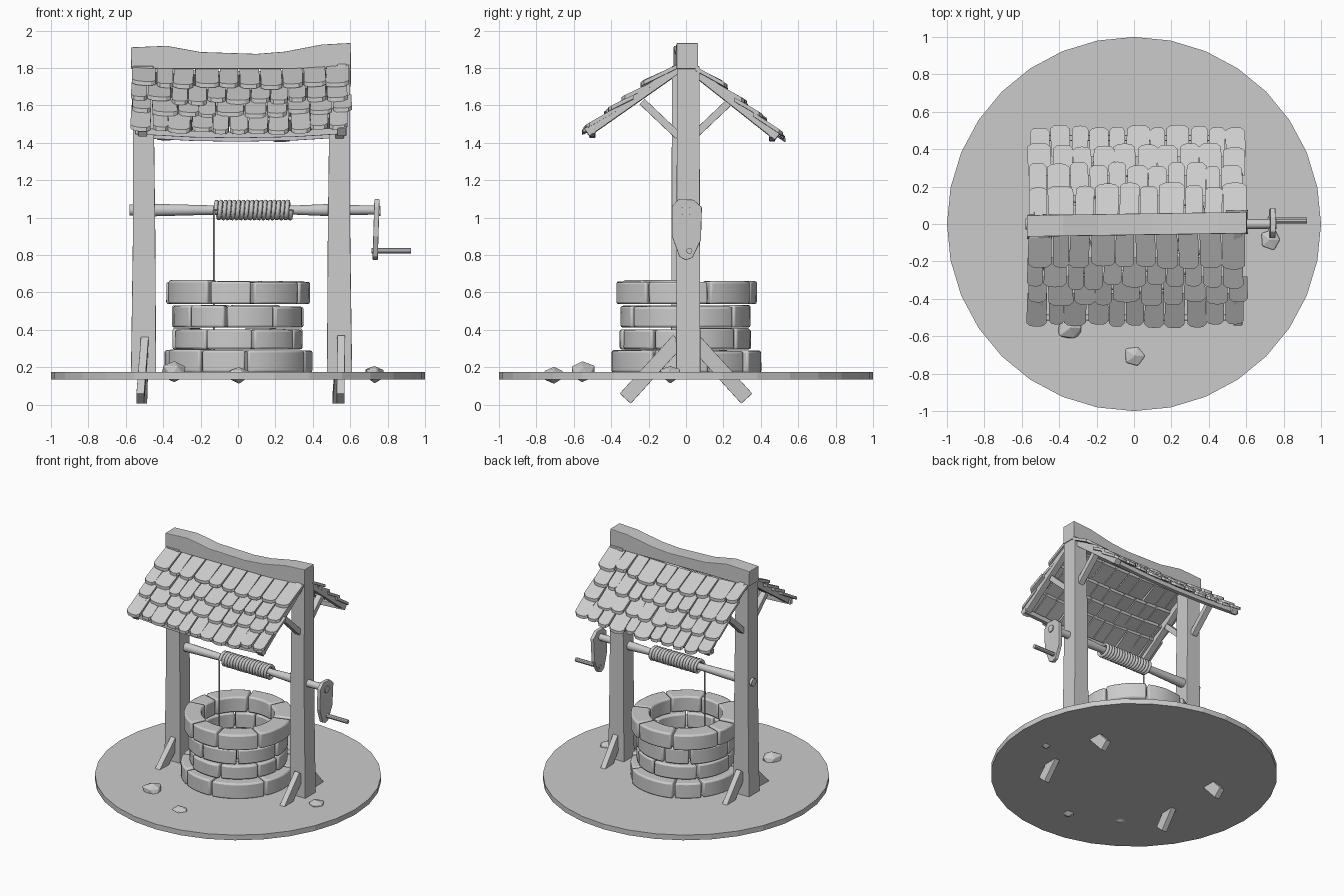
import bpy, bmesh, math, random
from mathutils import Vector

random.seed(7)
old = bpy.data.objects.get("Cube")
if old:
    bpy.data.objects.remove(old, do_unlink=True)

GREY = (0.6, 0.6, 0.6, 1)
mat = bpy.data.materials.new("plain grey")
mat.use_nodes = True
mat.diffuse_color = GREY
mat.node_tree.nodes["Principled BSDF"].inputs["Base Color"].default_value = GREY


def jit(a):
    return random.uniform(-a, a)


def finish(name, bm, bevel=0, smooth=False):
    bmesh.ops.recalc_face_normals(bm, faces=bm.faces)
    me = bpy.data.meshes.new(name)
    bm.to_mesh(me)
    bm.free()
    me.materials.append(mat)
    ob = bpy.data.objects.new(name, me)
    bpy.context.collection.objects.link(ob)
    if smooth:
        bpy.ops.object.select_all(action='DESELECT')
        ob.select_set(True)
        bpy.context.view_layer.objects.active = ob
        bpy.ops.object.shade_smooth_by_angle(angle=math.radians(35))
    if bevel:
        mod = ob.modifiers.new("soft edges", 'BEVEL')
        mod.width, mod.segments, mod.limit_method = bevel, 2, 'ANGLE'
    return ob


def skin(name, parts, bevel=0, smooth=False):
    """Each part is a list of rings, joined in order and capped."""
    bm = bmesh.new()
    for rings in parts:
        loops = [[bm.verts.new(p) for p in ring] for ring in rings]
        n = len(loops[0])
        for a, b in zip(loops, loops[1:]):
            for i in range(n):
                j = (i + 1) % n
                bm.faces.new((a[i], a[j], b[j], b[i]))
        bm.faces.new(loops[0][::-1])
        bm.faces.new(loops[-1])
    return finish(name, bm, bevel, smooth)


def beam(pts, sizes):
    """Rectangular rings along a path; sizes are (width, height) per point."""
    pts = [Vector(p) for p in pts]
    d = (pts[-1] - pts[0]).normalized()
    u = Vector((0, 1, 0)) if abs(d.x) > 0.9 else Vector((1, 0, 0))
    v = d.cross(u).normalized()
    return [[p + u * w * a / 2 + v * h * b / 2
             for a, b in ((-1, -1), (1, -1), (1, 1), (-1, 1))]
            for p, (w, h) in zip(pts, sizes)]


def rod(stations, y, z, n=14):
    """Round rings along x from (x, radius) stations."""
    return [[(x, y + r * math.cos(i * math.tau / n), z + r * math.sin(i * math.tau / n))
             for i in range(n)] for x, r in stations]


def cuts(a, b, n, wobble):
    """Uneven division of a range into n pieces."""
    step = (b - a) / n
    return [a] + [a + step * (i + jit(wobble)) for i in range(1, n)] + [b]


def cord(name, pts, radius):
    cu = bpy.data.curves.new(name, 'CURVE')
    cu.dimensions = '3D'
    cu.bevel_depth, cu.bevel_resolution, cu.use_fill_caps = radius, 1, True
    sp = cu.splines.new('POLY')
    sp.points.add(len(pts) - 1)
    for p, co in zip(sp.points, pts):
        p.co = (*co, 1)
    cu.materials.append(mat)
    bpy.context.collection.objects.link(bpy.data.objects.new(name, cu))


# Ground disc
skin("ground", [[[(math.cos(i * math.tau / 32), math.sin(i * math.tau / 32), z)
                  for i in range(32)] for z in (0.135, 0.175)]])

# Well wall: four courses of uneven curved stones
courses = [(0.17, 0.29, 0.395), (0.295, 0.405, 0.348), (0.412, 0.528, 0.35), (0.537, 0.66, 0.38)]
for k, (z0, z1, radius) in enumerate(courses):
    stones = []
    turn = random.uniform(0, 1)
    edges = cuts(turn, turn + math.tau, 8, 0.3)
    for a0, a1 in zip(edges, edges[1:]):
        a0, a1 = a0 + 0.016, a1 - 0.016
        ro, ri, top = radius + jit(0.009), 0.255 + jit(0.006), z1 + jit(0.005)
        steps = max(3, round((a1 - a0) / 0.13))
        stone = []
        for i in range(steps + 1):
            a = a0 + (a1 - a0) * i / steps
            c, s = math.cos(a), math.sin(a)
            stone.append([(r * c, r * s, z) for r, z in
                          ((ri, z0), (ro, z0), (ro + jit(0.002), top), (ri, top))])
        stones.append(stone)
    skin(f"stone_course_{k + 1}", stones, 0.012, True)

# Posts, with splayed feet and roof brackets on both sides
for name, x, y in (("left_post", 0.543, 0.012), ("right_post", -0.505, -0.015)):
    s = 1 if x > 0 else -1
    skin(name, [beam([(x, y, 0.16), (x - s * 0.003, y, 0.9), (x + s * 0.002, y, 1.81)],
                     [(0.135, 0.13), (0.12, 0.125), (0.108, 0.12)])], 0.004)
    skin(name + "_feet", [beam([(x + jit(0.01), t * 0.04, 0.345), (x + jit(0.02), t * 0.325, 0.032)],
                               [(0.042, 0.08)] * 2) for t in (-1, 1)], 0.003)
    skin(name + "_brackets", [beam([(x, t * 0.04, 1.435), (x, t * 0.235, 1.62)],
                                   [(0.045, 0.04)] * 2) for t in (-1, 1)], 0.003)

# Ridge beam with a sagging, worn top
ridge = [(-0.572, 1.91), (-0.38, 1.918), (-0.2, 1.885), (0.1, 1.875), (0.25, 1.887), (0.45, 1.925), (0.603, 1.933)]
skin("ridge_beam", [beam([(x, x * 0.015 - 0.002, (z + 1.795) / 2) for x, z in ridge],
                         [(0.115, z - 1.795) for x, z in ridge])], 0.004)


# Roof slopes: front (-1) is shallower than back (1)
def roof(side, x, y, lift=0):
    base, slope = (1.84, 0.70) if side < 0 else (1.83, 0.79)
    sag = -0.025 * (1 - (x / 0.6) ** 2)
    return Vector((x, side * y, base - (y - 0.05) * slope + sag + lift))


rows = {-1: (0.05, 0.24, 0.34, 0.43, 0.545), 1: (0.05, 0.21, 0.32, 0.42, 0.525)}
for side, word in ((-1, "front"), (1, "back")):
    end = 0.53 if side < 0 else 0.49
    skin(word + "_rafters", [beam([roof(side, x, 0.02, -0.045), roof(side, x, end, -0.045)],
                                  [(0.048, 0.048)] * 2) for x in (-0.51, 0.555)], 0.003)
    skin(word + "_eave_beam", [beam([roof(side, x, end - 0.03, -0.058) for x in (-0.55, -0.25, 0.0, 0.3, 0.58)],
                                    [(0.03, 0.035)] * 5)], 0.003)
    # Overlapping shingles with rounded lower corners
    shingles = []
    for k in range(4):
        top = max(0.05, rows[side][k] - 0.06)
        raise_ = 0.022 - 0.007 * k
        edges = cuts(-0.565 + jit(0.01), 0.595 + jit(0.015), 10 + k % 2, 0.16)
        for x0, x1 in zip(edges, edges[1:]):
            low = rows[side][k + 1] + jit(0.014)
            w, skew, lift = x1 - x0, jit(0.006), raise_ + jit(0.005)
            outline = [(x0 + 0.004, top), (x1 - 0.004, top), (x1 - 0.003 + skew, low - 0.02),
                       (x1 - w * 0.2 + skew, low - 0.003), (x0 + w * 0.5 + skew, low),
                       (x0 + w * 0.2 + skew, low - 0.004), (x0 + 0.003 + skew, low - 0.02)]
            shingles.append([[roof(side, x, y, drop - 0.022 + (lift + 0.022) * (y - top) / (low - top))
                              for x, y in outline] for drop in (0, -0.022)])
    skin(word + "_shingles", shingles)

# Windlass axle, wound rope and hanging rope
skin("axle", [rod([(-0.58, 0.03), (-0.44, 0.034), (-0.15, 0.026), (0.3, 0.025),
                   (0.48, 0.033), (0.61, 0.027), (0.74, 0.025)], 0, 1.04)], smooth=True)
TURNS, SEG = 17, 14
cord("rope_coil", [(-0.12 + 0.405 * i / (TURNS * SEG), -0.045 * math.cos(i * math.tau / SEG),
                    1.04 + 0.045 * math.sin(i * math.tau / SEG)) for i in range(TURNS * SEG + 1)], 0.012)
cord("hanging_rope", [(-0.128, -0.045, 1.04), (-0.128, -0.045, 0.2)], 0.006)

# Crank plate, hub and handle
plate = [(-0.075, 1.06), (-0.04, 1.098), (0.04, 1.095), (0.085, 1.055), (0.08, 0.88),
         (0.035, 0.785), (0.0, 0.772), (-0.035, 0.79), (-0.075, 0.9)]
skin("crank_plate", [[[(x + (z - 0.93) * 0.03, y, z) for y, z in plate] for x in (0.724, 0.752)]], 0.004)
skin("crank_hub", [rod([(0.73, 0.029), (0.762, 0.027)], 0, 1.035)], smooth=True)
skin("crank_handle", [rod([(0.715, 0.016), (0.925, 0.016)], 0.018, 0.822, 10)], smooth=True)

# Loose rocks half sunk in the ground
for i, (x, y, z, r, h) in enumerate(((-0.34, -0.555, 0.178, 0.072, 0.06),
                                     (0.005, -0.705, 0.16, 0.062, 0.046),
                                     (0.73, -0.085, 0.165, 0.058, 0.046))):
    bm = bmesh.new()
    bmesh.ops.create_icosphere(bm, subdivisions=1, radius=1)
    for v in bm.verts:
        f = 1 + jit(0.16)
        v.co = (x + v.co.x * r * f, y + v.co.y * r * f, z + v.co.z * h * f)
    finish(f"rock_{i + 1}", bm, 0.004)
